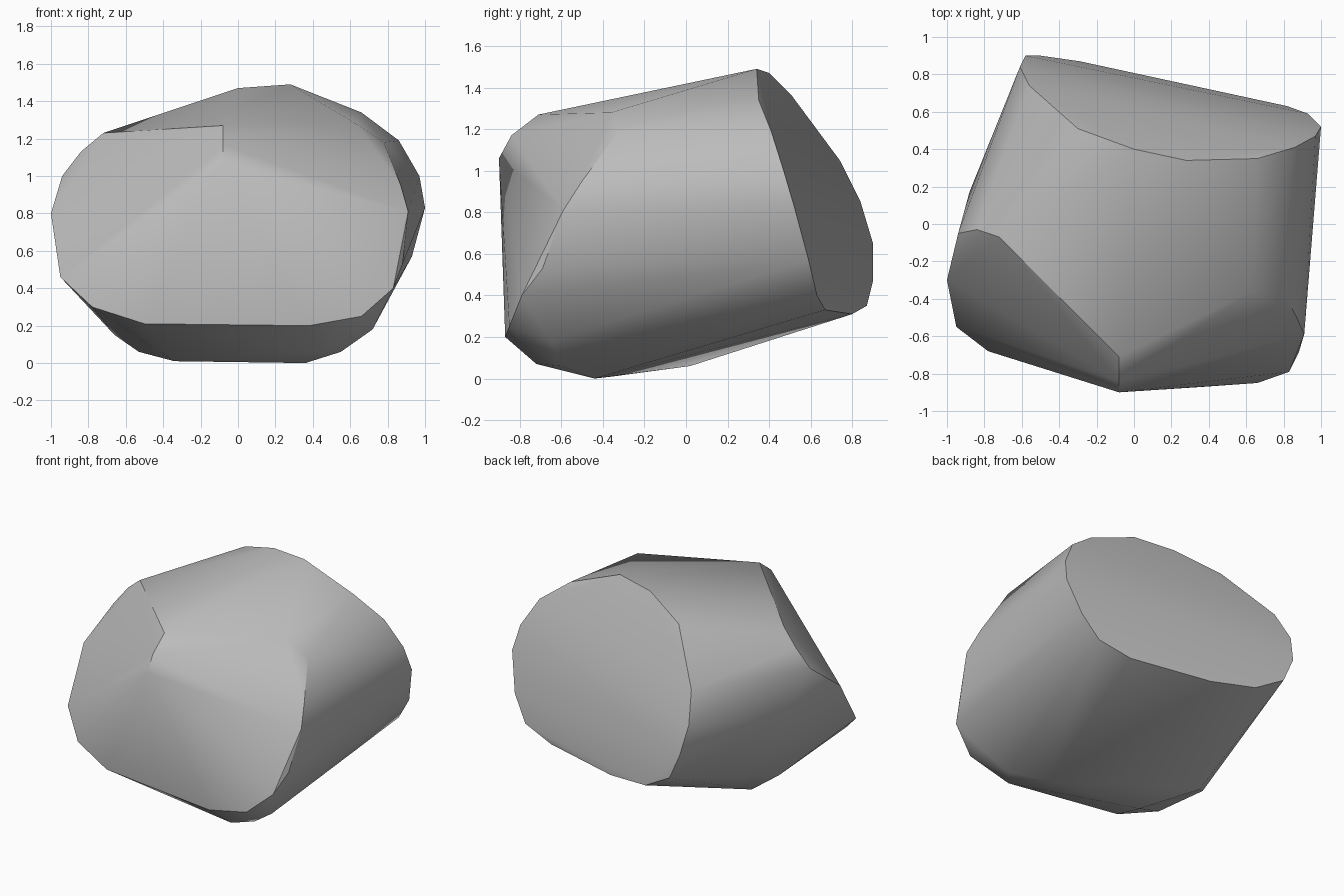
import bpy
import bmesh
import math
from mathutils import Vector

# Remove the default cube
cube = bpy.data.objects.get("Cube")
if cube:
    bpy.data.objects.remove(cube, do_unlink=True)


def flat_material(name, colour):
    material = bpy.data.materials.new(name)
    material.use_nodes = True
    material.diffuse_color = colour
    shader = material.node_tree.nodes["Principled BSDF"]
    shader.inputs["Base Color"].default_value = colour
    return material


def hull_object(name, outlines, material):
    """Wrap a tight skin around several outline curves."""
    bm = bmesh.new()
    for outline in outlines:
        for point in outline:
            bm.verts.new(Vector(point))
    result = bmesh.ops.convex_hull(bm, input=bm.verts[:])
    spare = {item for key in ("geom_interior", "geom_unused")
             for item in result[key] if isinstance(item, bmesh.types.BMVert)}
    bmesh.ops.delete(bm, geom=list(spare), context="VERTS")
    # Merge facets that are almost level with each other
    bmesh.ops.dissolve_limit(bm, angle_limit=math.radians(1), verts=bm.verts[:], edges=bm.edges[:])
    bmesh.ops.recalc_face_normals(bm, faces=bm.faces[:])
    mesh = bpy.data.meshes.new(name)
    bm.to_mesh(mesh)
    bm.free()
    mesh.materials.append(material)
    body = bpy.data.objects.new(name, mesh)
    bpy.context.collection.objects.link(body)
    return body


# Broad sliced end at the back, a tilted oval
back_slice = [
    (.28, .34, 1.49), (0, .4, 1.47), (-.3, .51, 1.36), (-.56, .74, 1.05),
    (-.61, .84, .85), (-.58, .9, .65), (-.5, .9, .47), (-.29, .87, .35),
    (.03, .8, .31), (.59, .67, .33), (.82, .63, .4), (.93, .59, .57),
    (1, .52, .83), (.97, .47, 1), (.86, .41, 1.19), (.66, .35, 1.34),
]

# Short ridge where the two front slices meet
front_ridge = [(-.08, -.71, 1.27), (-.08, -.84, 1.17), (-.08, -.9, 1.06)]

# Outer rim of the front slice on the -x side
right_rim = [
    (-.72, -.07, 1.23), (-.84, -.03, 1.13), (-.94, -.05, 1), (-1, -.3, .8),
    (-.95, -.55, .46), (-.78, -.68, .3), (-.5, -.76, .21),
]

# Outer rim of the front slice on the +x side
left_rim = [
    (.63, -.36, 1.28), (.78, -.33, 1.18), (.87, -.5, .95), (.91, -.59, .81),
    (.88, -.69, .53), (.83, -.79, .4), (.66, -.85, .25), (.38, -.87, .2),
]

# Rounded underside
underside = [
    (.36, -.44, 0), (-.34, -.35, .01), (-.53, .02, .06), (-.66, -.1, .15),
    (.45, -.72, .07), (.55, -.6, .06), (.72, -.65, .18), (-.88, .17, .7),
]

stone_grey = flat_material("stone grey", (.5, .5, .5, 1))
rock = hull_object("rock", [back_slice, front_ridge, right_rim, left_rim, underside], stone_grey)

# Soft facets with crisp slice edges
bpy.ops.object.select_all(action="DESELECT")
rock.select_set(True)
bpy.context.view_layer.objects.active = rock
bpy.ops.object.shade_smooth_by_angle(angle=math.radians(30))
